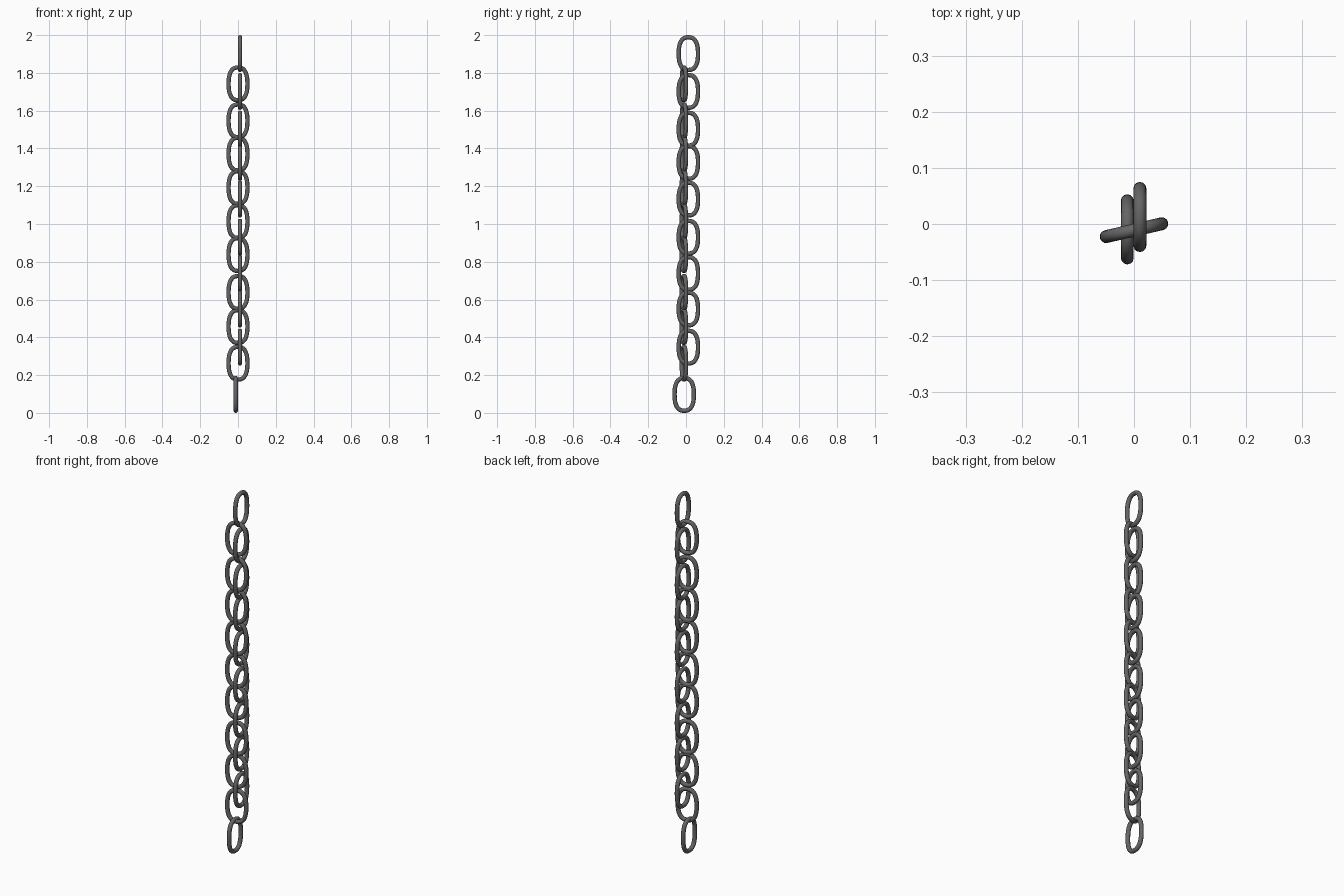
import bpy, bmesh, math
from mathutils import Matrix, Vector

if "Cube" in bpy.data.objects:
    bpy.data.objects.remove(bpy.data.objects["Cube"])

HALF_W, HALF_H, R = 0.051, 0.0865, 0.0115   # centreline half sizes, wire radius
SEG, SIDES, POWER = 48, 12, 2.5


def centreline(t):
    c, s = math.cos(t), math.sin(t)
    e = 2 / POWER
    return Vector((HALF_W * math.copysign(abs(c) ** e, c), 0,
                   HALF_H * math.copysign(abs(s) ** e, s)))


def link_mesh():
    # round wire swept around a rounded oval, evenly spaced by arc length
    fine = [centreline(2 * math.pi * i / 2000) for i in range(2001)]
    total = sum((fine[i + 1] - fine[i]).length for i in range(2000))
    pts, run = [], 0.0
    for i in range(2000):
        if run >= total * len(pts) / SEG and len(pts) < SEG:
            pts.append(fine[i])
        run += (fine[i + 1] - fine[i]).length
    bm = bmesh.new()
    rings = []
    for i, p in enumerate(pts):
        d = (pts[(i + 1) % SEG] - pts[i - 1]).normalized()
        n = Vector((d.z, 0, -d.x))
        ring = []
        for k in range(SIDES):
            a = 2 * math.pi * k / SIDES
            ring.append(bm.verts.new(p + n * R * math.cos(a) + Vector((0, R * math.sin(a), 0))))
        rings.append(ring)
    for i in range(SEG):
        a, b = rings[i], rings[(i + 1) % SEG]
        for k in range(SIDES):
            j = (k + 1) % SIDES
            f = bm.faces.new((a[k], b[k], b[j], a[j]))
            f.smooth = True
    bmesh.ops.recalc_face_normals(bm, faces=bm.faces)
    me = bpy.data.meshes.new("chain_link")
    bm.to_mesh(me)
    bm.free()
    return me


mat = bpy.data.materials.new("dark_steel")
mat.diffuse_color = (0.13, 0.13, 0.13, 1)
mat.use_nodes = True
mat.node_tree.nodes["Principled BSDF"].inputs["Base Color"].default_value = mat.diffuse_color
mesh = link_mesh()
mesh.materials.append(mat)


def link(name, x, y, z, angle):
    ob = bpy.data.objects.new(name, mesh)
    ob.matrix_world = Matrix.Translation((x, y, z)) @ Matrix.Rotation(math.radians(angle), 4, 'Z')
    bpy.context.collection.objects.link(ob)


# links lying across the chain, slightly twisted
for i, z in enumerate((1.742, 1.546, 1.37, 1.193, 1.013, 0.838, 0.638, 0.457, 0.263)):
    link(f"cross_link_{i + 1}", 0, -0.011, z, 13)

# links lying front to back
for i, z in enumerate((1.902, 1.702, 1.502, 1.326, 1.132, 0.93, 0.738, 0.55, 0.348)):
    link(f"side_link_{i + 1}", 0.0105, 0.0125, z, 90)

# end link at the bottom
link("bottom_link", -0.012, -0.0095, 0.098, 90)
